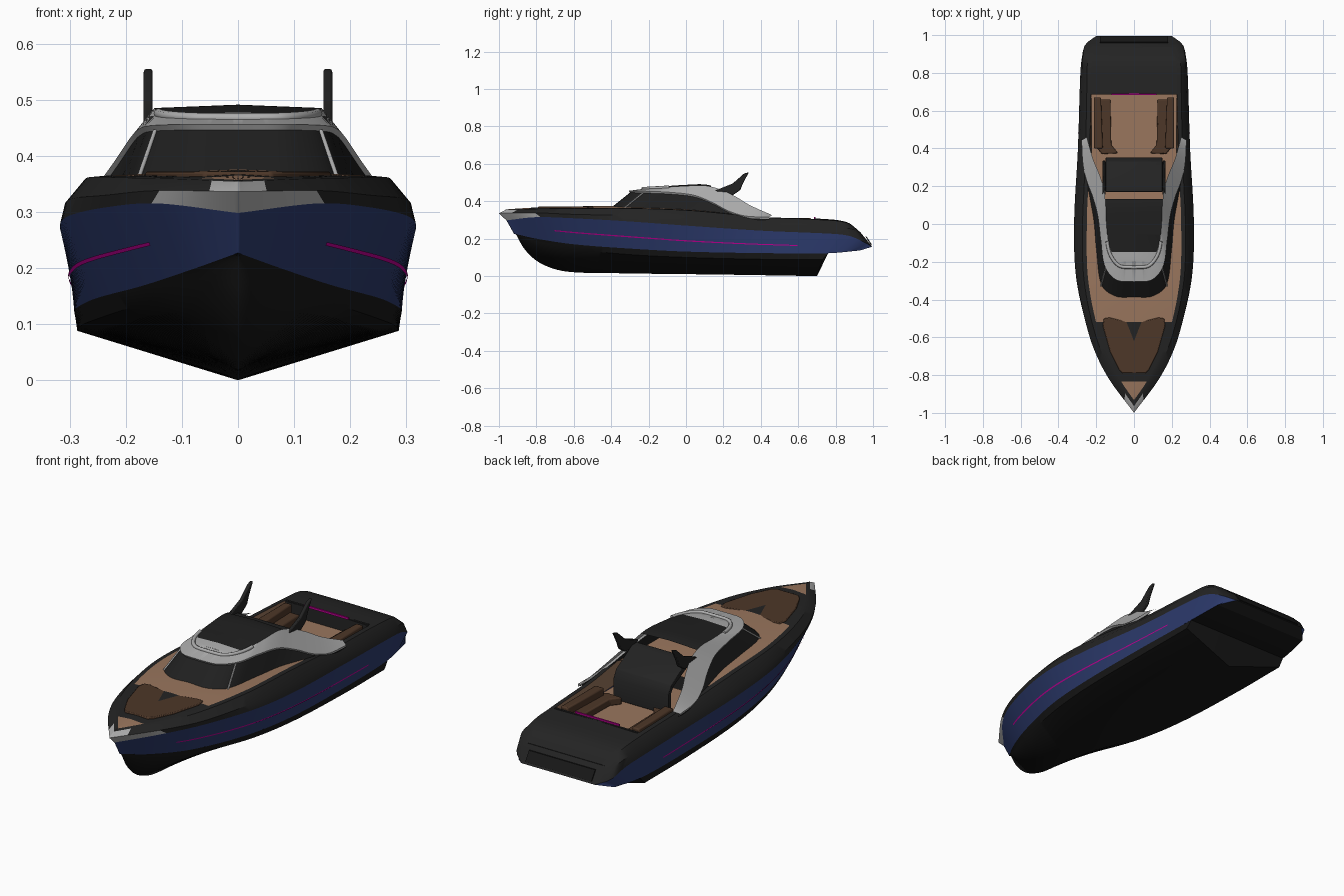
import bpy, bmesh, math
from mathutils import Vector

cube = bpy.data.objects.get("Cube")
if cube:
    bpy.data.objects.remove(cube, do_unlink=True)


def material(name, r, g, b):
    m = bpy.data.materials.new(name)
    m.use_nodes = True
    m.diffuse_color = (r, g, b, 1)
    m.node_tree.nodes["Principled BSDF"].inputs["Base Color"].default_value = (r, g, b, 1)
    return m


MATS = [material("charcoal", .017, .017, .017), material("bottom_black", .009, .009, .009),
        material("navy_blue", .025, .042, .15), material("silver_grey", .42, .42, .42),
        material("tan_deck", .32, .18, .11), material("brown_cushion", .075, .038, .021),
        material("magenta_accent", .5, 0, .28), material("tinted_glass", .014, .014, .014)]
CHARCOAL, BOTTOM, NAVY, GREY, TAN, BROWN, MAGENTA, GLASS = range(len(MATS))
STATIONS = 90


def line(*pts):
    """Smooth sampled line through (x, y, z) points, denser towards its start."""
    p = [Vector(q) for q in pts]
    dist = [0]
    for a, b in zip(p, p[1:]):
        dist.append(dist[-1] + (b - a).length)
    out = []
    for i in range(STATIONS + 1):
        d = (i / STATIONS) ** 1.25 * dist[-1]
        k = max(j for j in range(len(p) - 1) if dist[j] <= d + 1e-9)
        h = dist[k + 1] - dist[k]
        t = (d - dist[k]) / h

        def slope(j):
            lo, hi = max(j - 1, 0), min(j + 1, len(p) - 1)
            return (p[hi] - p[lo]) / (dist[hi] - dist[lo]) * h
        out.append((2*t**3 - 3*t*t + 1) * p[k] + (t**3 - 2*t*t + t) * slope(k)
                   + (3*t*t - 2*t**3) * p[k + 1] + (t**3 - t*t) * slope(k + 1))
        out[-1].x = max(out[-1].x, 0)
    return out


def finish(name, bm, mirror=True, recalc=False):
    bmesh.ops.remove_doubles(bm, verts=bm.verts, dist=.0004)
    if recalc:
        bmesh.ops.recalc_face_normals(bm, faces=bm.faces)
    me = bpy.data.meshes.new(name)
    bm.to_mesh(me)
    bm.free()
    for m in MATS:
        me.materials.append(m)
    ob = bpy.data.objects.new(name, me)
    bpy.context.collection.objects.link(ob)
    if mirror:
        mod = ob.modifiers.new("Mirror", "MIRROR")
        mod.merge_threshold = .0005
    bpy.ops.object.select_all(action="DESELECT")
    ob.select_set(True)
    bpy.context.view_layer.objects.active = ob
    bpy.ops.object.shade_smooth_by_angle(angle=math.radians(32))
    return ob


def face(bm, pts, mat):
    f = bm.faces.new([bm.verts.new(p) for p in pts])
    f.material_index = mat


def strips(bm, lines, rule):
    """Skin neighbouring lines; rule(strip, y) gives a colour or None for a gap."""
    for s, (a, b) in enumerate(zip(lines, lines[1:])):
        for i in range(STATIONS):
            mat = rule(s, (a[i].y + a[i + 1].y + b[i].y + b[i + 1].y) / 4)
            if mat is not None:
                face(bm, (a[i], a[i + 1], b[i + 1], b[i]), mat)


def prism(name, pts, lo, hi, mat, axis="z", mirror=True, bevel=0):
    """Extrude a plan outline (x, y) in z, or a side outline (y, z) in x."""
    place = (lambda a, b, c: (a, b, c)) if axis == "z" else (lambda a, b, c: (c, a, b))
    bm = bmesh.new()
    n = len(pts)
    bot = [bm.verts.new(place(*p, lo)) for p in pts]
    top = [bm.verts.new(place(*p, hi)) for p in pts]
    bm.faces.new(bot)
    bm.faces.new(top)
    for i in range(n):
        bm.faces.new((bot[i], bot[(i + 1) % n], top[(i + 1) % n], top[i]))
    for f in bm.faces:
        f.material_index = mat
    ob = finish(name, bm, mirror, recalc=True)
    if bevel:
        mod = ob.modifiers.new("Bevel", "BEVEL")
        mod.width, mod.segments = bevel, 2
    return ob


def box(name, x, y0, y1, z0, z1, mat):
    return prism(name, [(-x, y0), (x, y0), (x, y1), (-x, y1)], z0, z1, mat, mirror=False)


def tube(name, pts, radius, mat):
    cu = bpy.data.curves.new(name, "CURVE")
    cu.dimensions = "3D"
    cu.bevel_depth, cu.bevel_resolution = radius, 2
    cu.use_fill_caps = True
    sp = cu.splines.new("POLY")
    sp.points.add(len(pts) - 1)
    for q, p in zip(sp.points, pts):
        q.co = (*p, 1)
    cu.materials.append(MATS[mat])
    bpy.context.collection.objects.link(bpy.data.objects.new(name, cu))


def centre(ln, rise=0):
    return [Vector((0, p.y, p.z + rise * math.sin(math.pi * i / STATIONS)))
            for i, p in enumerate(ln)]


# Hull lines from keel to deck edge
keel = line((0, -.91, .225), (0, -.86, .14), (0, -.78, .07), (0, -.65, .026),
            (0, -.4, .016), (0, .2, .008), (0, .7, 0))
chine = line((0, -.915, .225), (.06, -.8, .185), (.15, -.6, .145), (.235, -.3, .115),
             (.275, 0, .1), (.286, .4, .09), (.286, .73, .088))
low_pts = [(0, -.92, .227), (.075, -.8, .2), (.165, -.6, .17), (.25, -.3, .147),
           (.285, 0, .131), (.292, .4, .123), (.283, .76, .122)]
boot = line(*low_pts)
low = line(*low_pts, (.262, .93, .137))
knuckle = line((0, -.96, .298), (.14, -.8, .315), (.23, -.6, .309), (.304, -.3, .292),
               (.317, 0, .27), (.297, .4, .243), (.284, .8, .225), (.276, .88, .213),
               (.258, .95, .182), (.2, .995, .157))
rail = line((0, -1, .336), (.145, -.8, .338), (.234, -.6, .33), (.298, -.3, .323),
            (.308, 0, .306), (.288, .4, .28), (.276, .8, .262), (.268, .9, .247), (.225, .955, .207))
edge = line((0, -.965, .354), (.11, -.8, .359), (.2, -.6, .361), (.264, -.3, .362),
            (.272, 0, .352), (.264, .2, .335), (.256, .4, .315), (.25, .7, .302),
            (.245, .86, .285), (.215, .935, .23))
rim = [Vector((max(p.x - .022, 0), p.y, p.z + .002)) for p in edge]

# Lower hull with raked transom
bm = bmesh.new()
strips(bm, [keel, chine, boot], lambda s, y: BOTTOM)
face(bm, (Vector((0, .76, .122)), boot[-1], chine[-1], keel[-1]), BOTTOM)
finish("lower_hull", bm)

# Blue topsides and the underside of the stern overhang
bm = bmesh.new()
strips(bm, [low, knuckle], lambda s, y: NAVY)
strips(bm, [centre(low), low], lambda s, y: BOTTOM if y > .7 else None)
finish("topsides", bm)

# Gunwale with grey bow guard, and stern face
bm = bmesh.new()
strips(bm, [knuckle, rail, edge, rim],
       lambda s, y: GREY if s == 0 and y < -.79 or s == 1 and y < -.91 else CHARCOAL)
ends = [ln[-1] for ln in (low, knuckle, rail, edge, rim)]
for a, b in zip(ends, ends[1:]):
    face(bm, (a, Vector((0, a.y, a.z)), Vector((0, b.y, b.z)), b), CHARCOAL)
finish("gunwale", bm)


# Deck, open over the cockpit
def deck_rule(s, y):
    if .16 < y < .69:
        return None
    return CHARCOAL if y > .6 or -.83 < y < -.51 else TAN


bm = bmesh.new()
strips(bm, [rim, centre(rim, .012)], deck_rule)
finish("deck", bm)
prism("bow_sunpad", [(0, -.79), (.06, -.79), (.08, -.77), (.125, -.68), (.165, -.54),
                     (.16, -.5), (.13, -.495), (0, -.525)], .355, .372, BROWN, bevel=.004)

# Hull accent stripe
bm = bmesh.new()
accent = [[a.lerp(b, .47 - .13 * i / STATIONS + w) + Vector((.003, 0, 0))
           for i, (a, b) in enumerate(zip(low, knuckle))] for w in (0, .045)]
strips(bm, accent, lambda s, y: MAGENTA if -.7 < y < .6 else None)
finish("accent_stripe", bm)

# Cabin glass and roof arch
base = line((0, -.42, .35), (.1, -.408, .35), (.175, -.35, .35), (.203, -.15, .35),
            (.216, 0, .342), (.235, .1, .332), (.252, .18, .32), (.266, .3, .3), (.272, .42, .3))
arch_low = line((0, -.3, .446), (.09, -.29, .446), (.15, -.22, .444), (.172, -.08, .438),
                (.188, .05, .422), (.215, .15, .382), (.245, .23, .34), (.266, .32, .312),
                (.274, .45, .305))
arch_lip = [p + Vector((.004 if p.x > .01 else 0, -.006, .01)) for p in arch_low]
arch_top = line((0, -.2, .47), (.08, -.19, .471), (.13, -.12, .475), (.146, 0, .482),
                (.15, .1, .484), (.158, .18, .465), (.182, .26, .428), (.215, .34, .38),
                (.25, .46, .326))
bm = bmesh.new()
strips(bm, [base, arch_low], lambda s, y: GLASS)
finish("cabin_windows", bm)
bm = bmesh.new()
strips(bm, [arch_low, arch_lip, arch_top], lambda s, y: GREY)
strips(bm, [arch_top, centre(arch_top, .006)],
       lambda s, y: None if y > .13 else GLASS if y > -.15 else GREY)
finish("roof_arch", bm)

# Roof brow and windscreen pillars
brow = [p + Vector((0, -.03, -.003)) for p in arch_top if p.y < -.06]
tube("roof_brow", [Vector((-p.x, p.y, p.z)) for p in reversed(brow[1:])] + brow, .009, GREY)
for side, sx in (("left", 1), ("right", -1)):
    tube(side + "_pillar", [(sx * .18, -.345, .352), (sx * .148, -.23, .444)], .004, GREY)

# Rear roof panel with bulkhead, and swept fins
prism("rear_panel", [(.17, .452), (.21, .45), (.33, .38), (.352, .34), (.352, .24),
                     (.33, .24), (.33, .335), (.31, .365), (.17, .435)],
      -.15, .15, CHARCOAL, axis="x", mirror=False, bevel=.003)
prism("swept_fins", [(.15, .455), (.2, .475), (.25, .495), (.31, .548), (.337, .556),
                     (.305, .497), (.29, .46), (.25, .432), (.17, .432)],
      .152, .168, CHARCOAL, axis="x", bevel=.004)

# Cockpit floor, walls and seats
box("cockpit_floor", .225, .1, .695, .225, .24, TAN)
bm = bmesh.new()
strips(bm, [rim, [Vector((p.x - .005, p.y, .235)) for p in rim]],
       lambda s, y: TAN if .14 < y < .71 else None)
finish("cockpit_walls", bm)
box("cockpit_aft_wall", .225, .69, .7, .235, .308, CHARCOAL)
prism("side_seats", [(.085, .375), (.12, .42), (.125, .66), (.21, .66), (.21, .42), (.17, .37)],
      .238, .275, BROWN, bevel=.006)
prism("seat_backs", [(.165, .4), (.175, .67), (.213, .67), (.213, .4)],
      .26, .31, BROWN, bevel=.006)
box("accent_trim", .12, .684, .692, .306, .316, MAGENTA)

# Stern locker plate
prism("stern_plate", [(.958, .213), (.964, .213), (.994, .168), (.988, .166)],
      -.18, .18, BOTTOM, axis="x", mirror=False)
